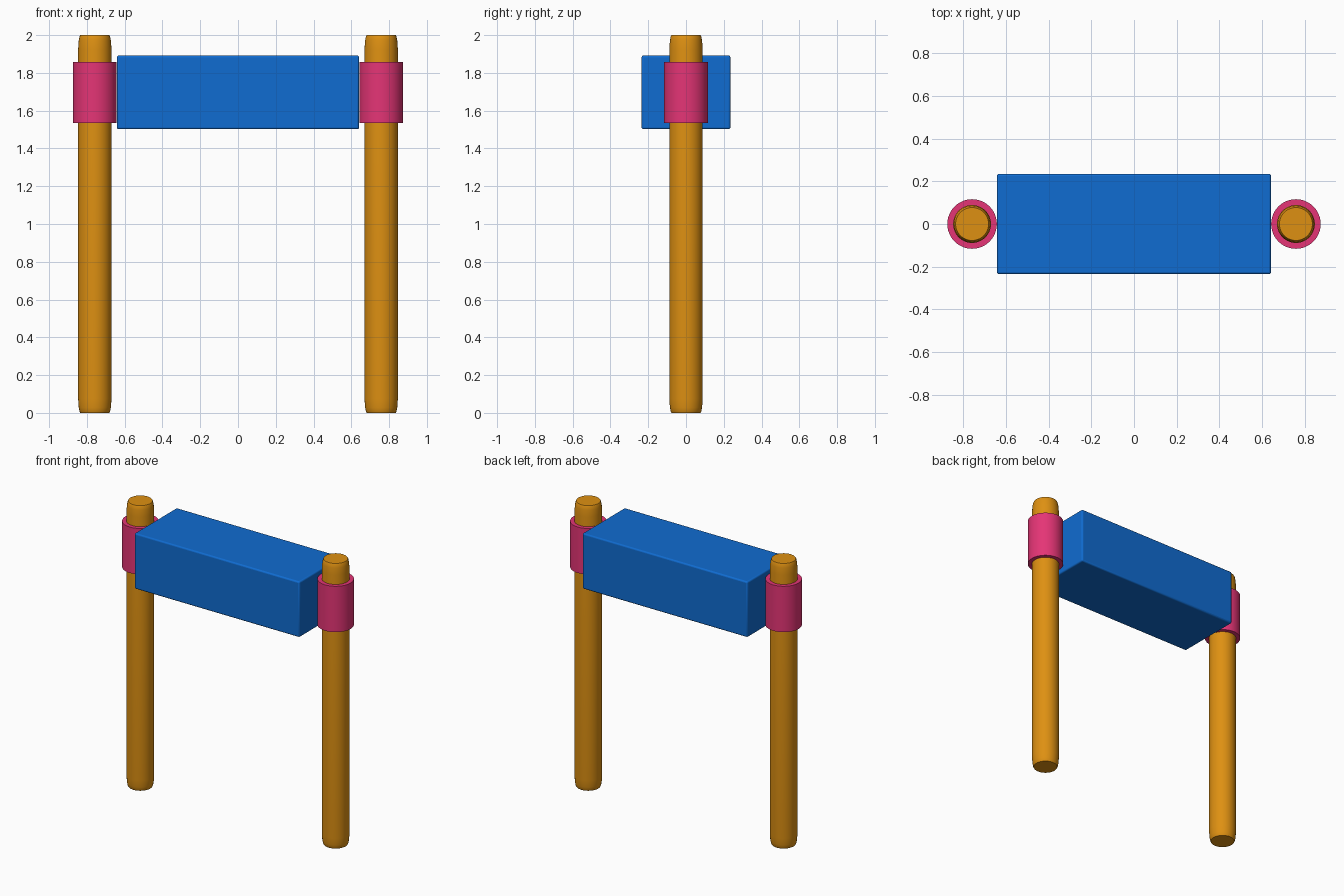
import bpy, bmesh, math

cube = bpy.data.objects.get("Cube")
if cube:
    bpy.data.objects.remove(cube, do_unlink=True)


def material(name, rgb):
    m = bpy.data.materials.new(name)
    m.use_nodes = True
    color = (*rgb, 1)
    m.diffuse_color = color
    m.node_tree.nodes["Principled BSDF"].inputs["Base Color"].default_value = color
    return m


blue = material("blue", (0.005, 0.15, 0.64))
orange = material("orange", (0.73, 0.28, 0.006))
pink = material("pink", (0.78, 0.035, 0.18))


def finish(name, bm, mat, location):
    bmesh.ops.recalc_face_normals(bm, faces=bm.faces)
    mesh = bpy.data.meshes.new(name)
    bm.to_mesh(mesh)
    bm.free()
    mesh.materials.append(mat)
    ob = bpy.data.objects.new(name, mesh)
    ob.location = location
    bpy.context.collection.objects.link(ob)
    bpy.ops.object.select_all(action='DESELECT')
    ob.select_set(True)
    bpy.context.view_layer.objects.active = ob
    bpy.ops.object.shade_smooth_by_angle(angle=math.radians(35))
    return ob


def lathe(name, profile, mat, x, segments=48):
    """Turn a (radius, height) profile into a capped solid."""
    bm = bmesh.new()
    rings = [[bm.verts.new((r * math.cos(i * math.tau / segments),
                            r * math.sin(i * math.tau / segments), z))
              for i in range(segments)] for r, z in profile]
    for low, high in zip(rings, rings[1:]):
        for i in range(segments):
            j = (i + 1) % segments
            bm.faces.new((low[i], low[j], high[j], high[i]))
    bm.faces.new(rings[0])
    bm.faces.new(rings[-1])
    return finish(name, bm, mat, (x, 0, 0))


# Posts with softened ends, and a collar around each
end = [(0.077, 0), (0.081, 0.008), (0.085, 0.028), (0.0885, 0.075)]
post = end + [(r, 2 - z) for r, z in reversed(end)]
collar = [(0.116, 1.536), (0.116, 1.858)]
for side, x in (("left", 0.758), ("right", -0.758)):
    lathe(side + "_post", post, orange, x)
    lathe(side + "_collar", collar, pink, x)

# Crossbeam block with slightly rounded edges
bm = bmesh.new()
bmesh.ops.create_cube(bm, size=1)
bmesh.ops.scale(bm, vec=(1.282, 0.47, 0.39), verts=bm.verts)
beam = finish("crossbeam", bm, blue, (0, 0, 1.697))
bevel = beam.modifiers.new("rounded_edges", 'BEVEL')
bevel.width = 0.01
bevel.segments = 3
